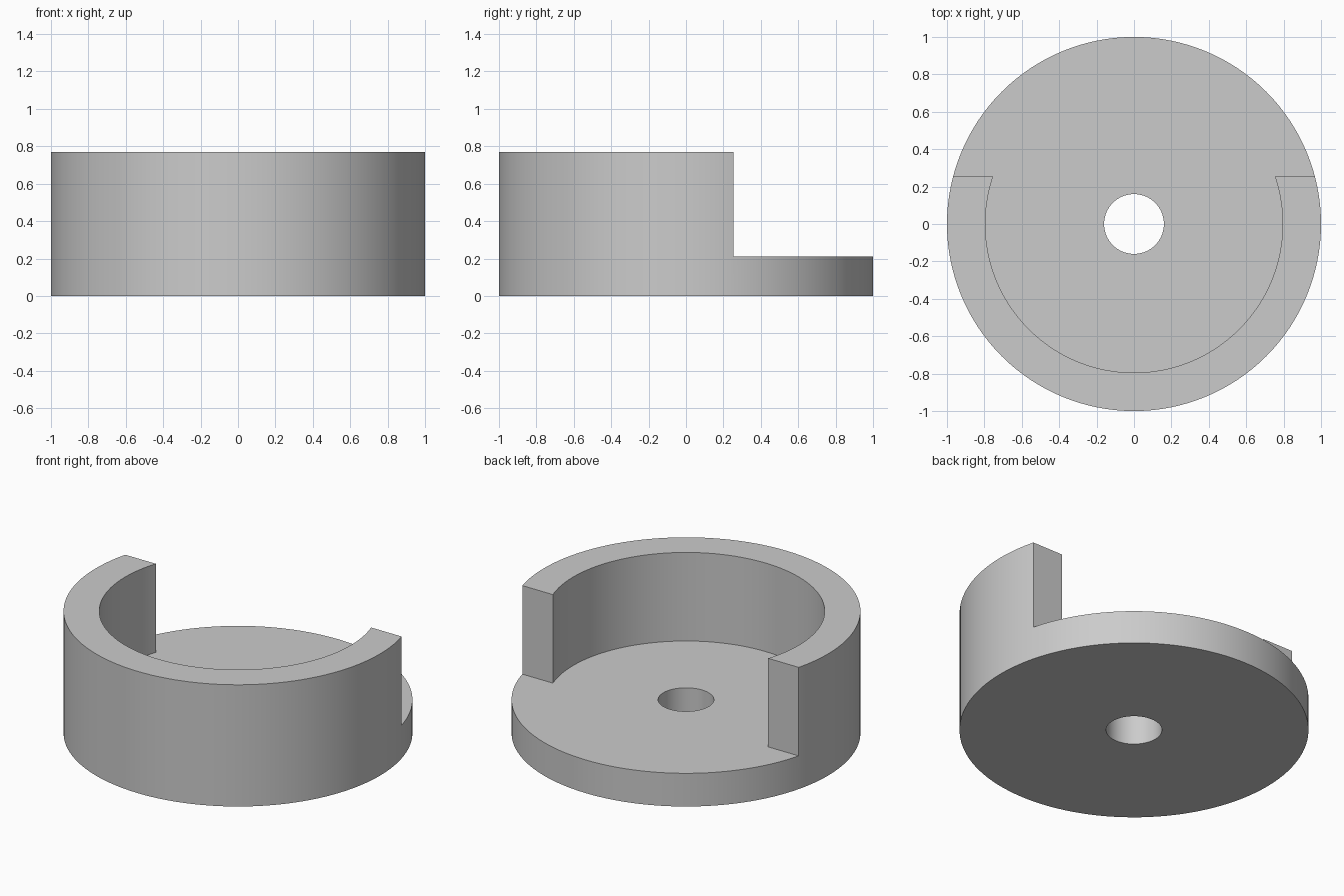
import bpy
import math

cube = bpy.data.objects.get("Cube")
if cube:
    bpy.data.objects.remove(cube, do_unlink=True)

HEIGHT = 0.77       # top of the curved wall
FLOOR = 0.21        # top of the base disc
WALL_END = 0.255    # y where the wall stops
OVER = 0.2          # cutter overshoot

grey = bpy.data.materials.new("plain grey")
grey.use_nodes = True
colour = (0.6, 0.6, 0.6, 1)
grey.diffuse_color = colour
grey.node_tree.nodes["Principled BSDF"].inputs["Base Color"].default_value = colour


def cylinder(name, radius, low, high, sides=128):
    bpy.ops.mesh.primitive_cylinder_add(
        vertices=sides, radius=radius, depth=high - low,
        location=(0, 0, (low + high) / 2))
    obj = bpy.context.object
    obj.name = name
    obj.data.materials.append(grey)
    return obj


def cut(body, cutter):
    cutter.hide_render = True
    mod = body.modifiers.new("cut", 'BOOLEAN')
    mod.operation = 'DIFFERENCE'
    mod.solver = 'EXACT'
    mod.object = cutter
    bpy.context.view_layer.objects.active = body
    bpy.ops.object.modifier_apply(modifier=mod.name)
    bpy.data.objects.remove(cutter, do_unlink=True)


# Solid drum that becomes the base disc and its curved wall
body = cylinder("cup_body", 1, 0, HEIGHT)

# Round pocket inside the wall
cut(body, cylinder("pocket_cutter", 0.795, FLOOR, HEIGHT + OVER))

# Open back of the wall
bpy.ops.mesh.primitive_cube_add(size=1, location=(0, WALL_END + 1, FLOOR + 0.5))
back_cutter = bpy.context.object
back_cutter.name = "back_cutter"
back_cutter.scale = (3, 2, 1)
back_cutter.data.materials.append(grey)
bpy.context.view_layer.update()
cut(body, back_cutter)

# Centre hole
cut(body, cylinder("hole_cutter", 0.16, -OVER, HEIGHT, 64))

# Smooth curved sides, sharp rims
bpy.ops.object.select_all(action='DESELECT')
body.select_set(True)
bpy.context.view_layer.objects.active = body
bpy.ops.object.shade_smooth_by_angle(angle=math.radians(30))
